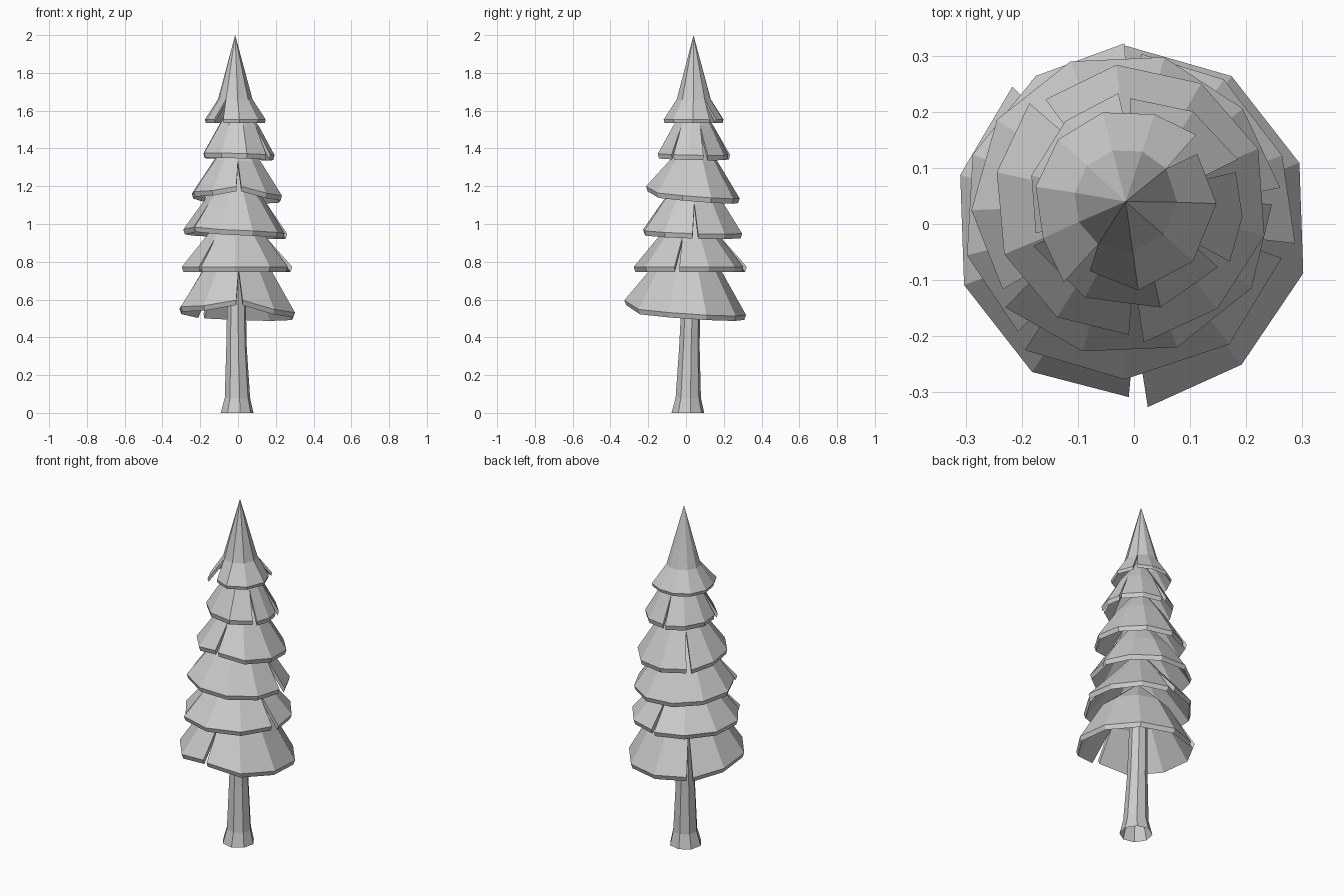
import bpy, bmesh
from math import cos, sin, radians

if "Cube" in bpy.data.objects:
    bpy.data.objects.remove(bpy.data.objects["Cube"])


def make_object(name, bm):
    bmesh.ops.recalc_face_normals(bm, faces=bm.faces)
    mesh = bpy.data.meshes.new(name)
    bm.to_mesh(mesh)
    bm.free()
    obj = bpy.data.objects.new(name, mesh)
    bpy.context.collection.objects.link(obj)
    return obj


def tier(name, centre, profile, tip, slits, tilt, gap=3, drop=0.026):
    """Conical skirt of branches. Each slit is (angle, lift of its rim corners, flare)."""
    (rim_r, rim_z), (mid_r, mid_z) = profile
    cx, cy = centre
    bm = bmesh.new()
    top = bm.verts.new(tip)

    def ring_vert(a, r, z, tilted=1.0):
        x, y = r * cos(radians(a)), r * sin(radians(a))
        return bm.verts.new((cx + x, cy + y, z + tilted * (tilt[0] * x + tilt[1] * y)))

    apexes = [ring_vert(s[0], mid_r, mid_z, 0.3) for s in slits]
    for i, (start, lift_a, flare_a) in enumerate(slits):
        j = (i + 1) % len(slits)
        end, lift_b, flare_b = slits[j]
        if j <= i:
            end += 360
        n = max(1, round((end - start) / 36))
        angles = [start + (end - start) * k / n for k in range(n + 1)]
        upper = [ring_vert(a, mid_r, mid_z, 0.3) for a in angles[1:-1]]
        upper = [apexes[i]] + upper + [apexes[j]]
        # Rim corners beside a slit are pulled apart and flared or tucked
        angles[0] += gap
        angles[-1] -= gap
        radii = [rim_r * (1 + flare_a)] + [rim_r] * (n - 1) + [rim_r * (1 - flare_b)]
        lifts = [lift_a] + [0] * (n - 1) + [lift_b]
        lower = [ring_vert(a, r, rim_z + h) for a, r, h in zip(angles, radii, lifts)]
        for k in range(n):
            bm.faces.new((lower[k], lower[k + 1], upper[k + 1], upper[k]))
            bm.faces.new((upper[k], upper[k + 1], top))

    # Inner shell just below the outer one, joined along the rim and slits
    border = [e for e in bm.edges if e.is_boundary]
    outer = bm.verts[:]
    inner = bmesh.ops.duplicate(bm, geom=outer + bm.edges[:] + bm.faces[:])["vert_map"]
    for v in outer:
        w = inner[v]
        w.co = (cx + (v.co.x - cx) * 0.97, cy + (v.co.y - cy) * 0.97, v.co.z - drop)
    for e in border:
        a, b = e.verts
        bm.faces.new((a, b, inner[b], inner[a]))
    return make_object(name, bm)


# Trunk: flared foot and a slight lean towards the back, open at the bottom
bm = bmesh.new()
sides = 8
rings = []
for x, y, z, r in [(-0.005, 0.01, 0, 0.088), (-0.003, 0.012, 0.08, 0.068),
                   (-0.008, 0.018, 0.35, 0.055), (-0.008, 0.03, 0.72, 0.048)]:
    rings.append([bm.verts.new((x + r * cos(radians(45 * k + 10)),
                                y + r * sin(radians(45 * k + 10)), z))
                  for k in range(sides)])
for a, b in zip(rings, rings[1:]):
    for k in range(sides):
        j = (k + 1) % sides
        bm.faces.new((a[k], a[j], b[j], b[k]))
make_object("trunk", bm)

# Branch tiers from the bottom up; slits go anticlockwise
tier("branch_tier_1", (-0.004, 0), ((0.318, 0.54), (0.185, 0.76)), (-0.01, 0.02, 0.92),
     [(-88, 0.035, 0.03), (128, -0.005, 0.02)], (-0.05, -0.07))
tier("branch_tier_2", (-0.012, 0.018), ((0.295, 0.773), (0.165, 0.93)), (-0.01, 0.03, 1.12),
     [(-130, 0, 0.03), (-13, 0, 0.03), (88, 0, 0.03)], (0, 0))
tier("branch_tier_3", (-0.018, 0.035), ((0.272, 0.96), (0.17, 1.11)), (-0.01, 0.035, 1.32),
     [(-142, 0.01, 0.03), (3, 0, 0.03)], (-0.04, -0.03))
tier("branch_tier_4", (-0.005, 0.04), ((0.245, 1.155), (0.13, 1.33)), (-0.01, 0.04, 1.5),
     [(-88, 0.025, 0.03), (133, -0.005, 0.03)], (-0.04, -0.08))
tier("branch_tier_5", (0.003, 0.038), ((0.192, 1.37), (0.108, 1.52)), (-0.01, 0.04, 1.68),
     [(-160, 0, 0.03), (-35, 0, 0.03), (20, 0, 0.03), (96, 0, 0.03)], (-0.03, -0.02))
tier("tree_top", (-0.015, 0.042), ((0.162, 1.553), (0.092, 1.66)), (-0.015, 0.04, 2.0),
     [(-122, 0, -0.13), (38, 0, 0.06)], (0, 0), gap=5, drop=0.018)
